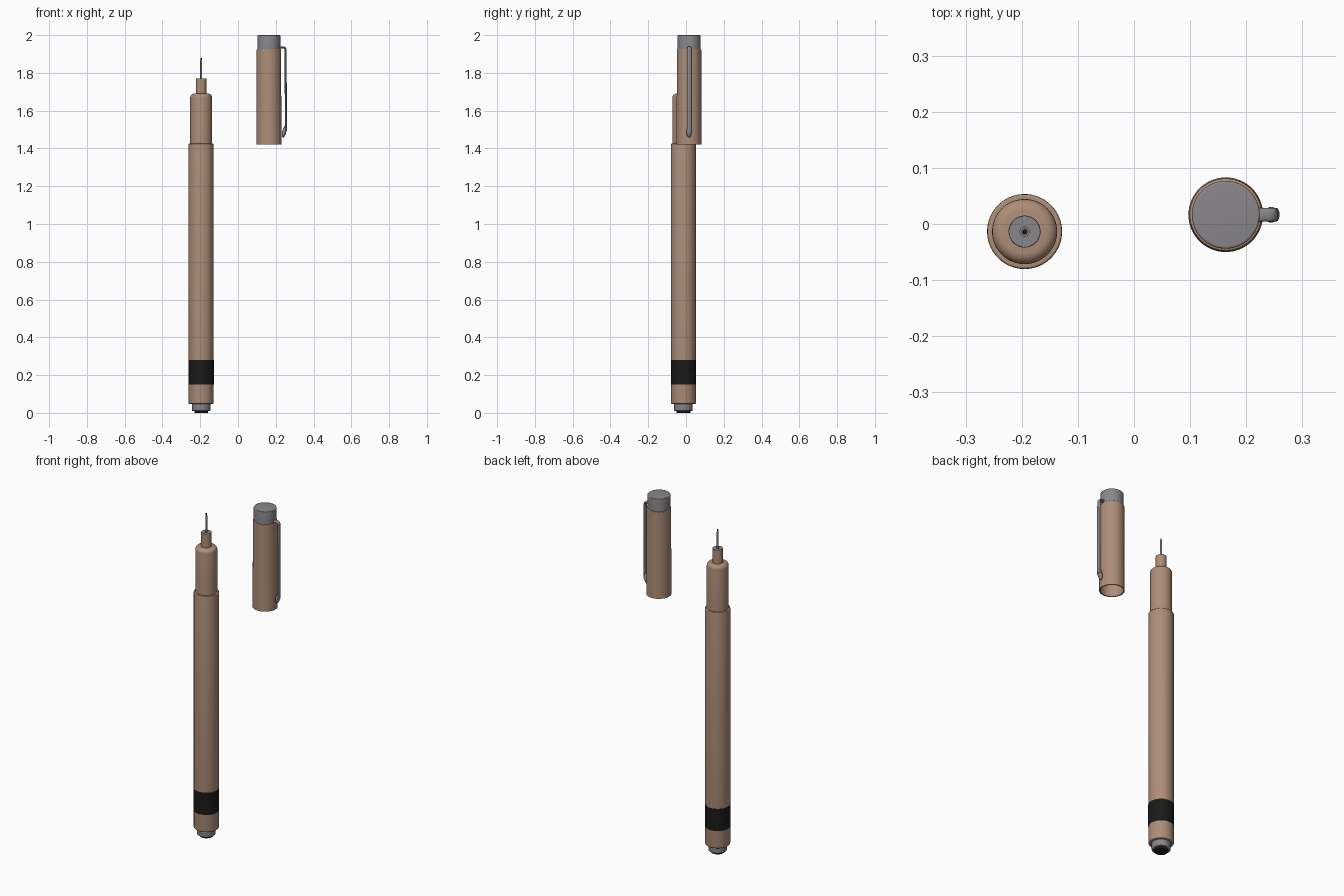
import bpy, bmesh, math

if "Cube" in bpy.data.objects:
    bpy.data.objects.remove(bpy.data.objects["Cube"])

PEN = (-0.195, -0.0135)
CAP = (0.1635, 0.0165)


def material(name, rgb):
    m = bpy.data.materials.new(name)
    m.diffuse_color = (*rgb, 1)
    m.use_nodes = True
    m.node_tree.nodes["Principled BSDF"].inputs["Base Color"].default_value = m.diffuse_color
    return m


BROWN = material("brown", (0.42, 0.27, 0.19))
BLACK = material("black", (0.01, 0.01, 0.01))
GREY = material("grey", (0.25, 0.24, 0.25))


def finish(ob, mat, angle=35):
    ob.data.materials.append(mat)
    bpy.ops.object.select_all(action='DESELECT')
    ob.select_set(True)
    bpy.context.view_layer.objects.active = ob
    bpy.ops.object.shade_smooth_by_angle(angle=math.radians(angle))
    return ob


def arc(r, z, rad, a0, a1, n=5):
    """Profile points of a rounded corner centred at (r, z)."""
    angles = [math.radians(a0 + (a1 - a0) * i / n) for i in range(n + 1)]
    return [(r + rad * math.cos(a), z + rad * math.sin(a)) for a in angles]


def lathe(name, profile, centre, mat, steps=64):
    """Revolve (radius, z) points about a vertical axis."""
    bm = bmesh.new()
    vs = [bm.verts.new((r, 0, z)) for r, z in profile]
    es = [bm.edges.new(p) for p in zip(vs, vs[1:])]
    bmesh.ops.spin(bm, geom=vs + es, cent=(0, 0, 0), axis=(0, 0, 1),
                   angle=math.tau, steps=steps, use_merge=True)
    bmesh.ops.remove_doubles(bm, verts=bm.verts, dist=1e-5)
    bmesh.ops.recalc_face_normals(bm, faces=bm.faces)
    me = bpy.data.meshes.new(name)
    bm.to_mesh(me)
    bm.free()
    ob = bpy.data.objects.new(name, me)
    ob.location = (*centre, 0)
    bpy.context.collection.objects.link(ob)
    return finish(ob, mat)


# Pen barrel, with the narrower neck the cap slides over
lathe("barrel", [(0, 0.048)] + arc(0.0615, 0.053, 0.005, -90, 0)
      + arc(0.0625, 1.421, 0.004, 0, 90)
      + [(0.058, 1.425)] + arc(0.038, 1.67, 0.02, 0, 90) + [(0, 1.69)], PEN, BROWN)
lathe("barrel_band", [(0.066, 0.15), (0.0668, 0.15), (0.0668, 0.28), (0.066, 0.28)], PEN, BLACK)

# End plug with its raised dark marking disc
lathe("end_plug", [(0, 0.01)] + arc(0.045, 0.014, 0.004, -90, 0)
      + [(0.049, 0.05), (0, 0.05)], PEN, GREY)
lathe("end_mark", [(0, 0), (0.036, 0), (0.036, 0.011), (0, 0.011)], PEN, BLACK)

# Writing tip
lathe("tip_collar", [(0.0285, 1.685), (0.0285, 1.768), (0.026, 1.768)], PEN, BROWN)
lathe("tip_collar_face", [(0.0285, 1.766), (0.0275, 1.77), (0.008, 1.77), (0.008, 1.755),
                          (0, 1.755)], PEN, GREY)
lathe("needle", [(0.0055, 1.755), (0.0055, 1.865), (0.0035, 1.87), (0, 1.87)], PEN, GREY, 24)
lathe("nib", [(0.0035, 1.865)] + arc(0.0005, 1.877, 0.003, 0, 90) + [(0, 1.88)], PEN, BLACK, 24)

# Hollow cap sleeve and its end piece
lathe("cap_sleeve", [(0, 1.90), (0.059, 1.90), (0.060, 1.42), (0.0665, 1.42), (0.0665, 1.425),
                     (0.0645, 1.917)] + arc(0.0605, 1.921, 0.004, 0, 90) + [(0, 1.925)],
      CAP, BROWN)
lathe("cap_end", [(0, 1.92), (0.0605, 1.92)] + arc(0.0565, 1.996, 0.004, 0, 90)
      + [(0, 2.0)], CAP, GREY)

# Clip: flattened rod bent out of the cap end
curve = bpy.data.curves.new("clip_path", 'CURVE')
curve.dimensions = '3D'
curve.bevel_depth = 0.0055
curve.bevel_resolution = 4
curve.use_fill_caps = True
path = [(0.05, 1.934)] + arc(0.076, 1.922, 0.012, 90, 0) + [(0.0905, 1.53), (0.089, 1.49)]
spline = curve.splines.new('POLY')
spline.points.add(len(path) - 1)
for p, (x, z) in zip(spline.points, path):
    p.co = (x, 0, z, 1)
temp = bpy.data.objects.new("clip_path", curve)
bpy.context.collection.objects.link(temp)
bpy.context.view_layer.update()
mesh = bpy.data.meshes.new_from_object(temp.evaluated_get(bpy.context.evaluated_depsgraph_get()))
bpy.data.objects.remove(temp)
clip = bpy.data.objects.new("clip", mesh)
clip.location = (*CAP, 0)
clip.scale.y = 2.2
bpy.context.collection.objects.link(clip)
mesh.materials.clear()
finish(clip, GREY, 50)

# Bulb at the free end of the clip, leaning in to touch the cap
bpy.ops.mesh.primitive_uv_sphere_add(segments=32, ring_count=16, radius=1,
                                     location=(CAP[0] + 0.081, CAP[1], 1.488),
                                     rotation=(0, math.radians(12), 0))
bulb = bpy.context.object
bulb.name = "clip_bulb"
bulb.scale = (0.011, 0.014, 0.031)
finish(bulb, GREY, 60)
